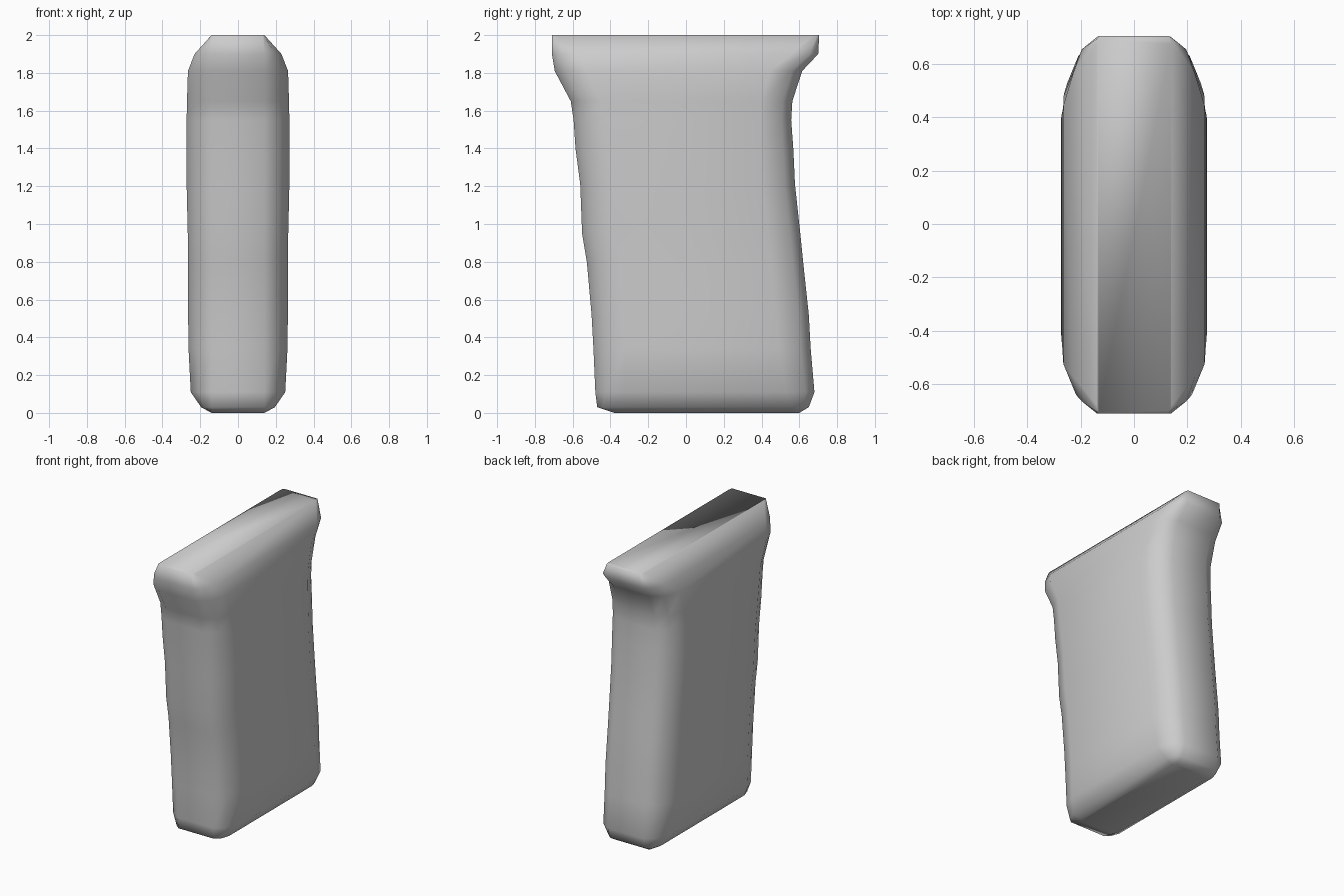
import bpy, bmesh

if "Cube" in bpy.data.objects:
    bpy.data.objects.remove(bpy.data.objects["Cube"])

# Levels: z, front y, back y, half width, rounding depth of the corners
LEVELS = [
    (0.00, -0.38, 0.60, 0.140, 0.04),
    (0.03, -0.47, 0.65, 0.195, 0.09),
    (0.11, -0.48, 0.68, 0.250, 0.15),
    (0.34, -0.49, 0.66, 0.262, 0.17),
    (0.52, -0.50, 0.65, 0.264, 0.17),
    (0.80, -0.525, 0.62, 0.265, 0.17),
    (0.95, -0.55, 0.605, 0.266, 0.17),
    (1.21, -0.56, 0.577, 0.272, 0.17),
    (1.40, -0.585, 0.568, 0.273, 0.17),
    (1.55, -0.595, 0.557, 0.272, 0.16),
    (1.65, -0.61, 0.563, 0.270, 0.16),
    (1.81, -0.695, 0.615, 0.265, 0.17),
    (1.90, -0.71, 0.70, 0.230, 0.14),
    (2.00, -0.71, 0.705, 0.140, 0.03),
]


def section(z, front, back, half, depth):
    """Rounded rectangle with two-step corners, counter-clockwise."""
    inner = min(0.14, half * 0.94)
    mid = inner + (half - inner) * 0.62
    quarter = [(inner, 0.0), (mid, depth * 0.32), (half, depth)]
    right = [(x, front + d) for x, d in quarter]
    right += [(x, back - d) for x, d in reversed(quarter)]
    left = [(-x, y) for x, y in reversed(right)]
    return [(x, y, z) for x, y in right + left]


# Block body, lofted from base to flared top
bm = bmesh.new()
rings = [[bm.verts.new(p) for p in section(*lv)] for lv in LEVELS]
for a, b in zip(rings, rings[1:]):
    n = len(a)
    for i in range(n):
        j = (i + 1) % n
        bm.faces.new((a[i], a[j], b[j], b[i]))
bm.faces.new(list(reversed(rings[0])))
bm.faces.new(rings[-1])
bmesh.ops.recalc_face_normals(bm, faces=bm.faces)
for f in bm.faces:
    f.smooth = True

mesh = bpy.data.meshes.new("flared_grip_block")
bm.to_mesh(mesh)
bm.free()
block = bpy.data.objects.new("flared_grip_block", mesh)
bpy.context.collection.objects.link(block)
